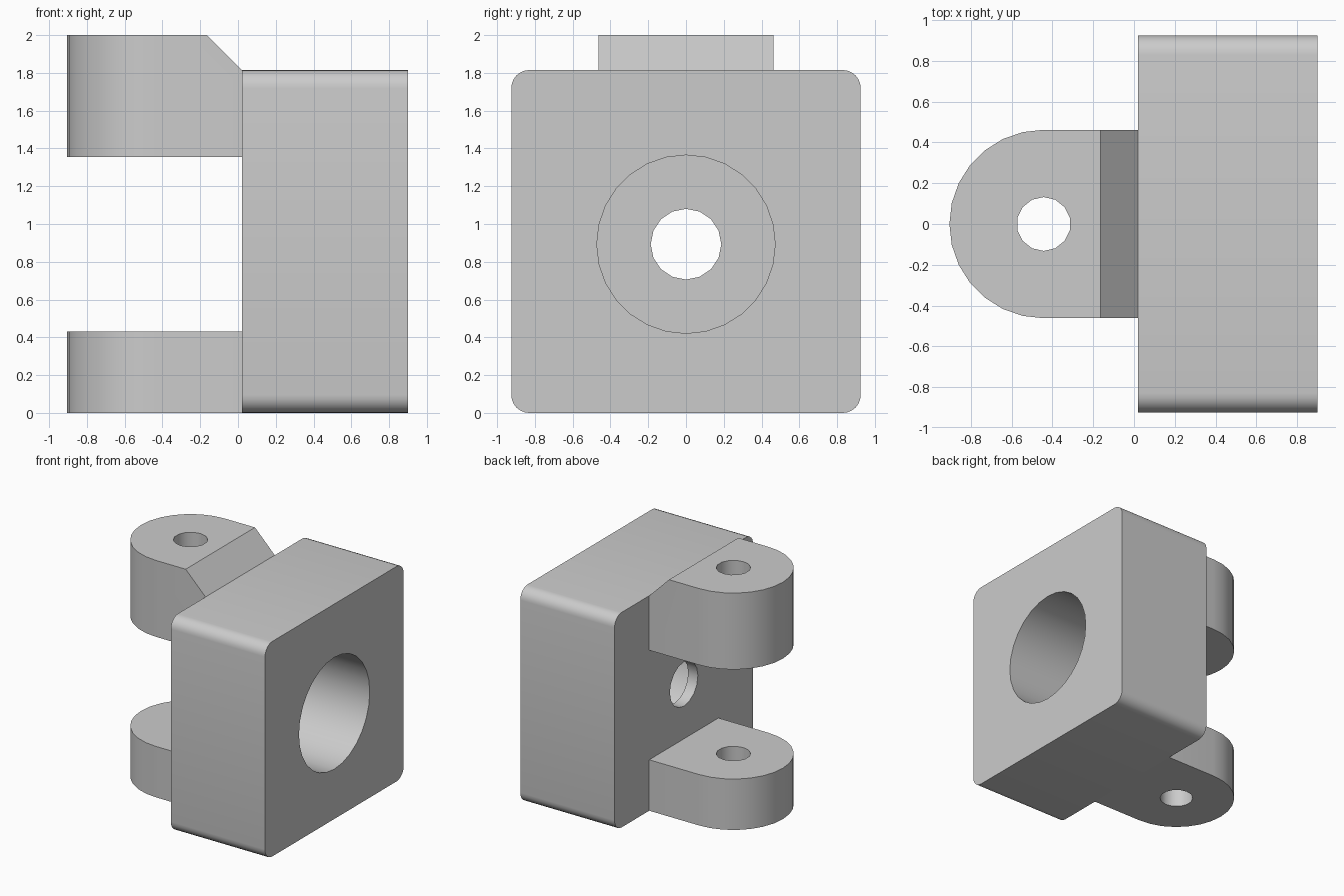
import bpy, bmesh, math
from mathutils import Matrix, Vector

cube = bpy.data.objects.get("Cube")
if cube:
    bpy.data.objects.remove(cube, do_unlink=True)

# Single flat material
grey = bpy.data.materials.new("light_grey")
grey.use_nodes = True
colour = (0.6, 0.6, 0.6, 1)
grey.diffuse_color = colour
grey.node_tree.nodes["Principled BSDF"].inputs["Base Color"].default_value = colour

BACK, FRONT = 0.02, 0.9      # body extent along x
HALF, TOP = 0.925, 1.815     # body half width and height
CORNER = 0.095
BORE_Z = 0.893
PIN_X, LUG_R = -0.443, 0.462


def arc(cx, cy, r, start, end, steps):
    angles = [math.radians(start + (end - start) * i / steps) for i in range(steps + 1)]
    return [(cx + r * math.cos(a), cy + r * math.sin(a)) for a in angles]


def prism(name, points, depth, cut=None):
    """Extrude a closed outline, given as 3D points, along depth."""
    bm = bmesh.new()
    face = bm.faces.new([bm.verts.new(p) for p in points])
    extruded = bmesh.ops.extrude_face_region(bm, geom=[face], use_keep_orig=True)
    verts = [g for g in extruded["geom"] if isinstance(g, bmesh.types.BMVert)]
    bmesh.ops.translate(bm, verts=verts, vec=depth)
    if cut:
        result = bmesh.ops.bisect_plane(bm, geom=bm.verts[:] + bm.edges[:] + bm.faces[:],
                                        plane_co=cut[0], plane_no=cut[1], clear_outer=True)
        rim = [g for g in result["geom_cut"] if isinstance(g, bmesh.types.BMEdge)]
        bmesh.ops.holes_fill(bm, edges=rim)
    bmesh.ops.recalc_face_normals(bm, faces=bm.faces[:])
    mesh = bpy.data.meshes.new(name)
    bm.to_mesh(mesh)
    bm.free()
    mesh.materials.append(grey)
    obj = bpy.data.objects.new(name, mesh)
    bpy.context.collection.objects.link(obj)
    return obj


def select(obj):
    bpy.ops.object.select_all(action="DESELECT")
    obj.select_set(True)
    bpy.context.view_layer.objects.active = obj


def drill(obj, cutter):
    mod = obj.modifiers.new("drill", "BOOLEAN")
    mod.operation, mod.solver, mod.object = "DIFFERENCE", "EXACT", cutter
    select(obj)
    bpy.ops.object.modifier_apply(modifier=mod.name)
    bpy.data.objects.remove(cutter, do_unlink=True)


def x_rod(name, r, sides, x0, x1):
    ring = arc(0, BORE_Z, r, 90, 450, sides)[:-1]
    return prism(name, [(x0, y, z) for y, z in ring], Vector((x1 - x0, 0, 0)))


# Block with rounded long edges
outline = []
for i, (sy, sz) in enumerate([(1, 1), (-1, 1), (-1, -1), (1, -1)]):
    cy = sy * (HALF - CORNER)
    cz = TOP - CORNER if sz > 0 else CORNER
    outline += arc(cy, cz, CORNER, 90 * i, 90 * i + 90, 6)
body = prism("body", [(BACK, y, z) for y, z in outline], Vector((FRONT - BACK, 0, 0)))

# Wide blind bore and narrow through hole
drill(body, x_rod("bore_cutter", 0.472, 28, BACK + 0.09, FRONT + 0.1))
drill(body, x_rod("hole_cutter", 0.187, 16, BACK - 0.1, FRONT))

# Round-ended lugs with pin holes, the upper one chamfered down to the block
tongue = [(BACK, LUG_R)] + arc(PIN_X, 0, LUG_R, 90, 270, 14) + [(BACK, -LUG_R)]
chamfer = (Vector((BACK, 0, TOP)), Vector((1, 0, 1)))
parts = [body]
for name, z0, z1, cut in [("lower_lug", 0, 0.43, None), ("upper_lug", 1.355, 2, chamfer)]:
    lug = prism(name, [(x, y, z0) for x, y in tongue], Vector((0, 0, z1 - z0)), cut)
    ring = arc(PIN_X, 0, 0.132, 90, 450, 14)[:-1]
    drill(lug, prism("pin_cutter", [(x, y, z0 - 0.1) for x, y in ring],
                     Vector((0, 0, z1 - z0 + 0.2))))
    parts.append(lug)

for part in parts:
    select(part)
    bpy.ops.object.shade_smooth_by_angle(angle=math.radians(32))
